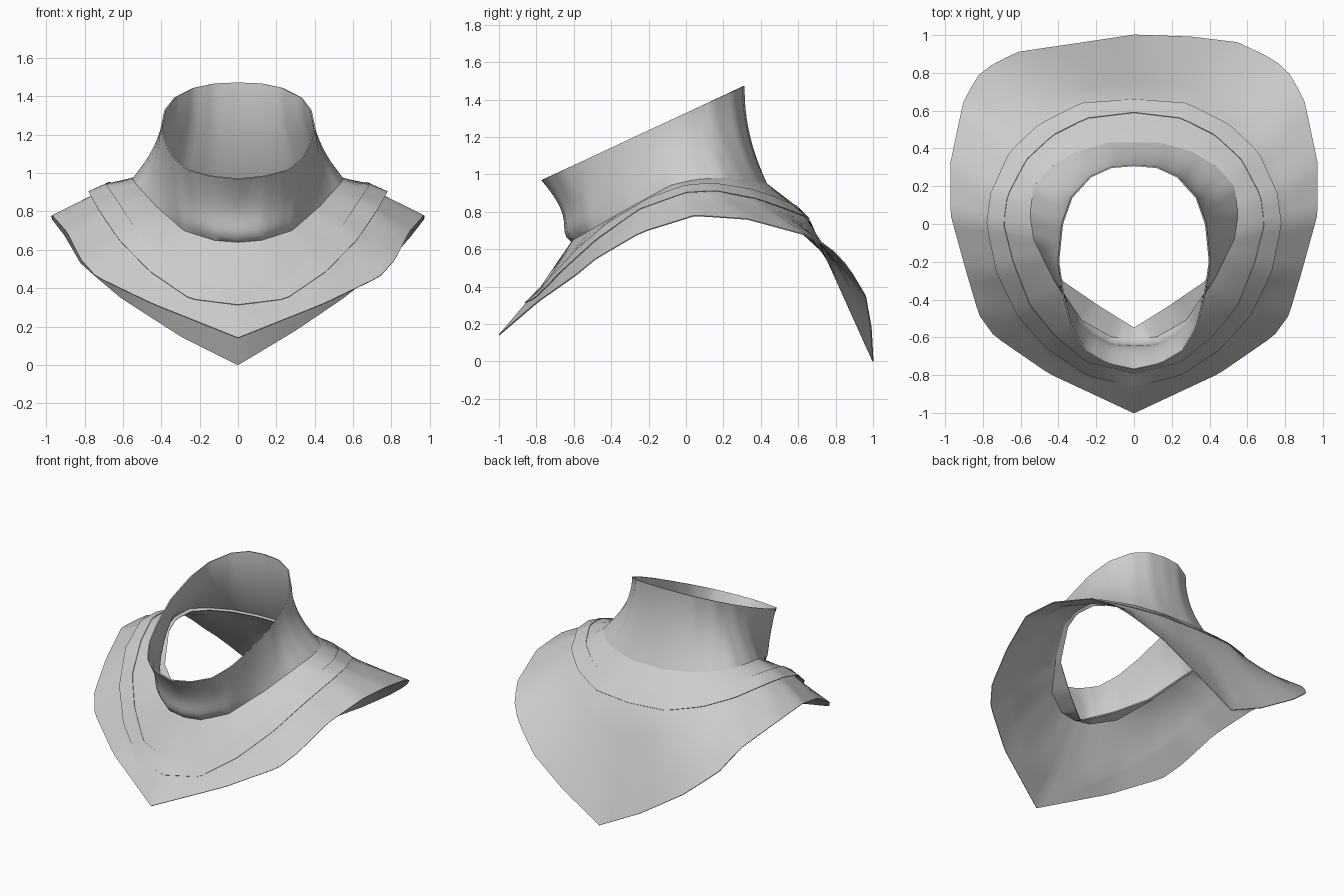
import bpy
import bmesh
import math
from mathutils import Vector

cube = bpy.data.objects.get("Cube")
if cube:
    bpy.data.objects.remove(cube, do_unlink=True)

SEGMENTS = 96
CENTRE_Y = -0.15


def make_material(name, colour):
    mat = bpy.data.materials.new(name)
    mat.use_nodes = True
    mat.diffuse_color = colour
    shader = next(n for n in mat.node_tree.nodes if n.type == "BSDF_PRINCIPLED")
    shader.inputs["Base Color"].default_value = colour
    shader.inputs["Roughness"].default_value = 0.8
    return mat


cloth = make_material("grey cloth", (0.6, 0.6, 0.6, 1))


def heading(p):
    """Angle round the neck: zero at the front, pi at the back."""
    return math.atan2(abs(p[0]), CENTRE_Y - p[1])


def sample(half, angle):
    """Point of a front-to-back half outline at one heading."""
    for a, b in zip(half, half[1:]):
        lo, hi = heading(a), heading(b)
        if angle <= hi or b is half[-1]:
            t = min(max((angle - lo) / (hi - lo), 0), 1)
            return Vector(a).lerp(Vector(b), t)


def ring(left, right=None):
    """Closed ring from a left half outline and an optional right one."""
    points = []
    for i in range(SEGMENTS):
        angle = 2 * math.pi * i / SEGMENTS
        if angle <= math.pi:
            points.append(sample(left, angle))
        else:
            p = sample(right or left, 2 * math.pi - angle)
            points.append(Vector((-p.x, p.y, p.z)))
    return points


def backness(i):
    """Zero at the front of a ring, one at the back."""
    return 0.5 - 0.5 * math.cos(2 * math.pi * i / SEGMENTS)


def lifted(points, height, side_height=0):
    """Move a ring up, with an extra amount over the shoulders."""
    return [p + Vector((0, 0, height + side_height
                        * math.sin(2 * math.pi * i / SEGMENTS) ** 2))
            for i, p in enumerate(points)]


def loft(name, rings, thickness):
    """Join rings with quads and give the sheet a thin body."""
    bm = bmesh.new()
    rows = [[bm.verts.new(p) for p in r] for r in rings]
    for low, high in zip(rows, rows[1:]):
        for i in range(SEGMENTS):
            j = (i + 1) % SEGMENTS
            bm.faces.new((low[i], low[j], high[j], high[i]))
    mesh = bpy.data.meshes.new(name)
    bm.to_mesh(mesh)
    bm.free()
    obj = bpy.data.objects.new(name, mesh)
    bpy.context.collection.objects.link(obj)
    mesh.materials.append(cloth)
    solid = obj.modifiers.new("thickness", "SOLIDIFY")
    solid.thickness = thickness
    solid.offset = 0
    bpy.ops.object.select_all(action="DESELECT")
    obj.select_set(True)
    bpy.context.view_layer.objects.active = obj
    # Applied first so that the thin rims stay crisp
    bpy.ops.object.modifier_apply(modifier=solid.name)
    bpy.ops.object.shade_smooth_by_angle(angle=math.radians(40))


# Outlines, front to back
collar_foot = ring([(0, -.55, .61), (.19, -.43, .69), (.38, -.3, .8),
                    (.5, -.08, .93), (.53, .05, .96), (.51, .19, .965),
                    (.42, .29, .96), (.3, .365, .95), (.13, .415, .94),
                    (0, .415, .94)])
collar_base = ring([(0, -.61, .64), (.12, -.6, .65), (.28, -.51, .7),
                    (.42, -.3, .82), (.53, -.08, .94), (.55, .05, .97),
                    (.53, .2, .98), (.44, .3, .97), (.31, .38, .96),
                    (.13, .43, .95), (0, .43, .95)])
band_inner = ring([(0, -.79, .38), (.25, -.73, .44), (.42, -.59, .59),
                   (.55, -.43, .73), (.64, -.2, .87), (.69, 0, .94),
                   (.67, .15, .95), (.57, .34, .92), (.43, .47, .88),
                   (.25, .56, .84), (0, .59, .83)])
band_outer = ring([(0, -.86, .31), (.25, -.8, .34), (.46, -.66, .48),
                   (.62, -.48, .64), (.73, -.25, .8), (.78, 0, .89),
                   (.76, .16, .9), (.66, .38, .86), (.5, .53, .81),
                   (.28, .64, .77), (0, .66, .76)])

# The hem shares its front and sides, but droops unevenly at the back
hem_front = [(0, -1, .14), (.45, -.79, .32), (.74, -.59, .46),
             (.82, -.48, .55), (.89, -.24, .69), (.97, .05, .78),
             (.97, .33, .76), (.9, .66, .67)]
hem_left = [(.82, .8, .58), (.74, .87, .5), (.55, .96, .35),
            (.3, .99, .18), (0, 1, 0)]
hem_right = [(.82, .79, .53), (.74, .85, .46), (.61, .91, .35),
             (.3, .955, .15), (0, 1, 0)]
hem = ring(hem_front + hem_left, hem_front + hem_right)

# Cape, falling straight from under the band to the hem
cape_edge = lifted(band_outer, -.006, -.014)
cape_fall = [[a.lerp(b, step / 4) for a, b in zip(cape_edge, hem)]
             for step in range(5)]
loft("shoulder_cape", [collar_base, lifted(band_inner, -.004)] + cape_fall,
     0.006)

# Band lying on the cape, standing off a little at the shoulders
loft("cape_band", [lifted(band_inner, .003), lifted(band_outer, .003, .01)],
     0.004)

# Collar, tucked under the cape at its foot and tilted up toward the back
rim_plan = [(0, -.77), (.14, -.74), (.26, -.67), (.33, -.55), (.37, -.4),
            (.4, -.2), (.38, 0), (.33, .14), (.23, .25), (.12, .3), (0, .31)]
collar_rim = ring([(x, y, 0.97 + (y + 0.77) * 0.465) for x, y in rim_plan])
collar_rings = [collar_foot]
for step in range(13):
    t = step / 12
    row = []
    for i, (a, b) in enumerate(zip(collar_base, collar_rim)):
        curve = -0.8 + 1.9 * backness(i) ** 0.45
        chin = 3 * (1 - backness(i)) ** 4 * t * (1 - t) ** 6
        p = a.lerp(b, t + curve * t * (1 - t) + chin)
        p.z = a.z + (b.z - a.z) * t
        row.append(p)
    collar_rings.append(row)
loft("neck_collar", collar_rings, 0.008)
